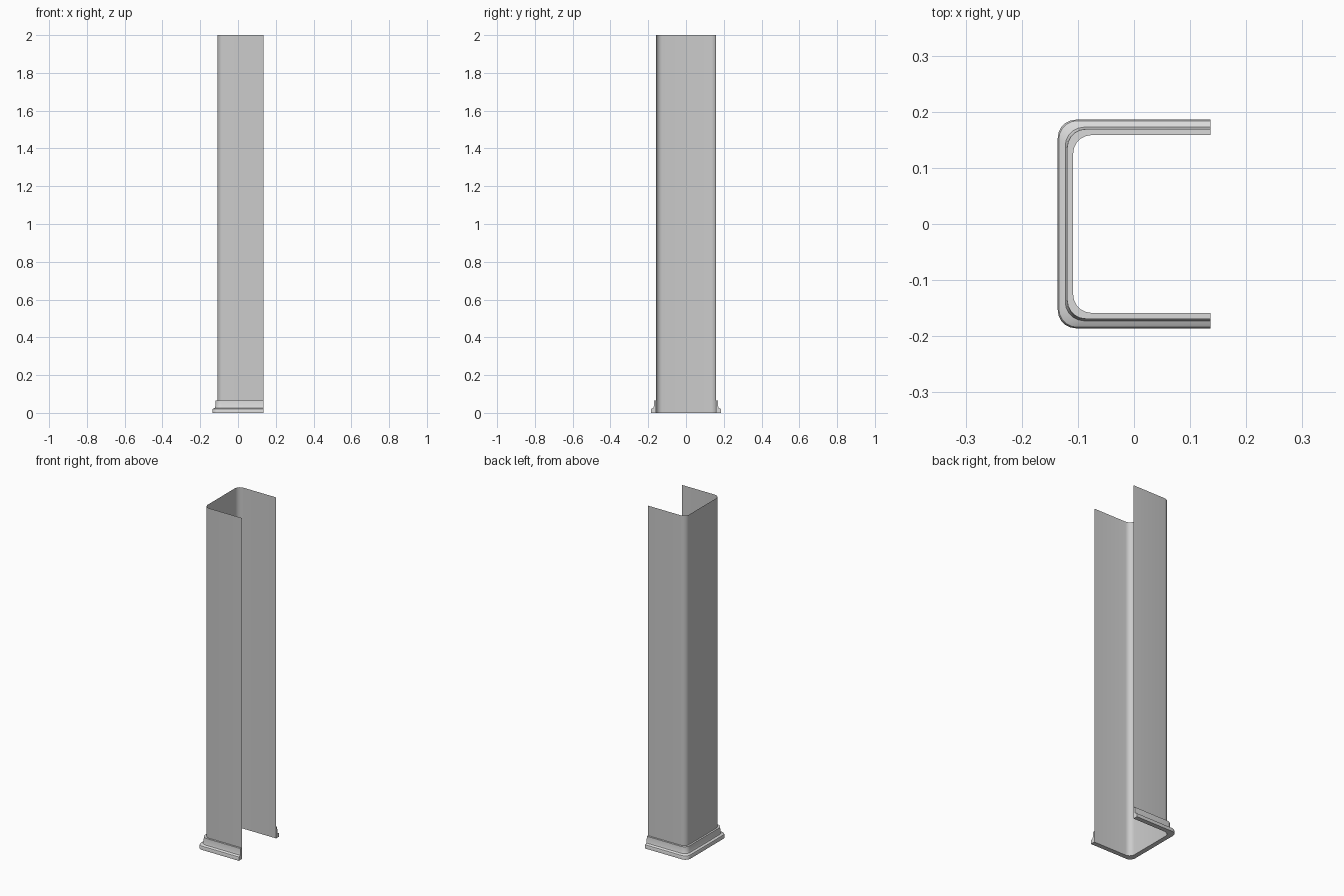
import bpy, math

cube = bpy.data.objects.get("Cube")
if cube:
    bpy.data.objects.remove(cube, do_unlink=True)

END_X, WALL_X, WALL_Y, RADIUS, STEPS = 0.136, -0.1085, 0.1585, 0.033, 5


def material(name, value):
    mat = bpy.data.materials.new(name)
    mat.use_nodes = True
    colour = (value, value, value, 1)
    mat.diffuse_color = colour
    mat.node_tree.nodes["Principled BSDF"].inputs["Base Color"].default_value = colour
    return mat


def u_path(offset):
    """Three-sided plan with rounded corners, pushed outwards by offset."""
    x, y = WALL_X - offset, WALL_Y + offset
    half = []
    for i in range(STEPS + 1):
        a = math.pi / 2 * i / STEPS
        half.append((x + RADIUS - RADIUS * math.sin(a), y - RADIUS + RADIUS * math.cos(a)))
    back = [(END_X, y)] + half
    return back + [(px, -py) for px, py in reversed(back)]


def sweep(name, profile, mat, capped=False):
    """Sweep an (offset, height) profile along the plan."""
    verts, faces = [], []
    for offset, z in profile:
        verts += [(x, y, z) for x, y in u_path(offset)]
    n = len(u_path(0))
    for r in range(len(profile) - 1):
        for i in range(n - 1):
            a = r * n + i
            faces.append((a, a + 1, a + n + 1, a + n))
    if capped:
        faces.append([r * n for r in range(len(profile))])
        faces.append([r * n + n - 1 for r in reversed(range(len(profile)))])
    mesh = bpy.data.meshes.new(name)
    mesh.from_pydata(verts, [], faces)
    mesh.materials.append(mat)
    obj = bpy.data.objects.new(name, mesh)
    bpy.context.collection.objects.link(obj)
    bpy.ops.object.select_all(action="DESELECT")
    obj.select_set(True)
    bpy.context.view_layer.objects.active = obj
    bpy.ops.object.shade_smooth_by_angle(angle=math.radians(35))
    return obj


# Thin three-sided wall, normals outwards
sweep("wall", [(0, 2), (0, 0)], material("wall grey", 0.6))

# Stepped skirting with a rounded lower lip
skirting = [(0, 0.065), (0.0105, 0.065), (0.0115, 0.036), (0.014, 0.027), (0.021, 0.024),
            (0.0255, 0.021), (0.0275, 0.015), (0.0275, 0), (0, 0)]
sweep("skirting_board", skirting, material("skirting grey", 0.7), capped=True)
